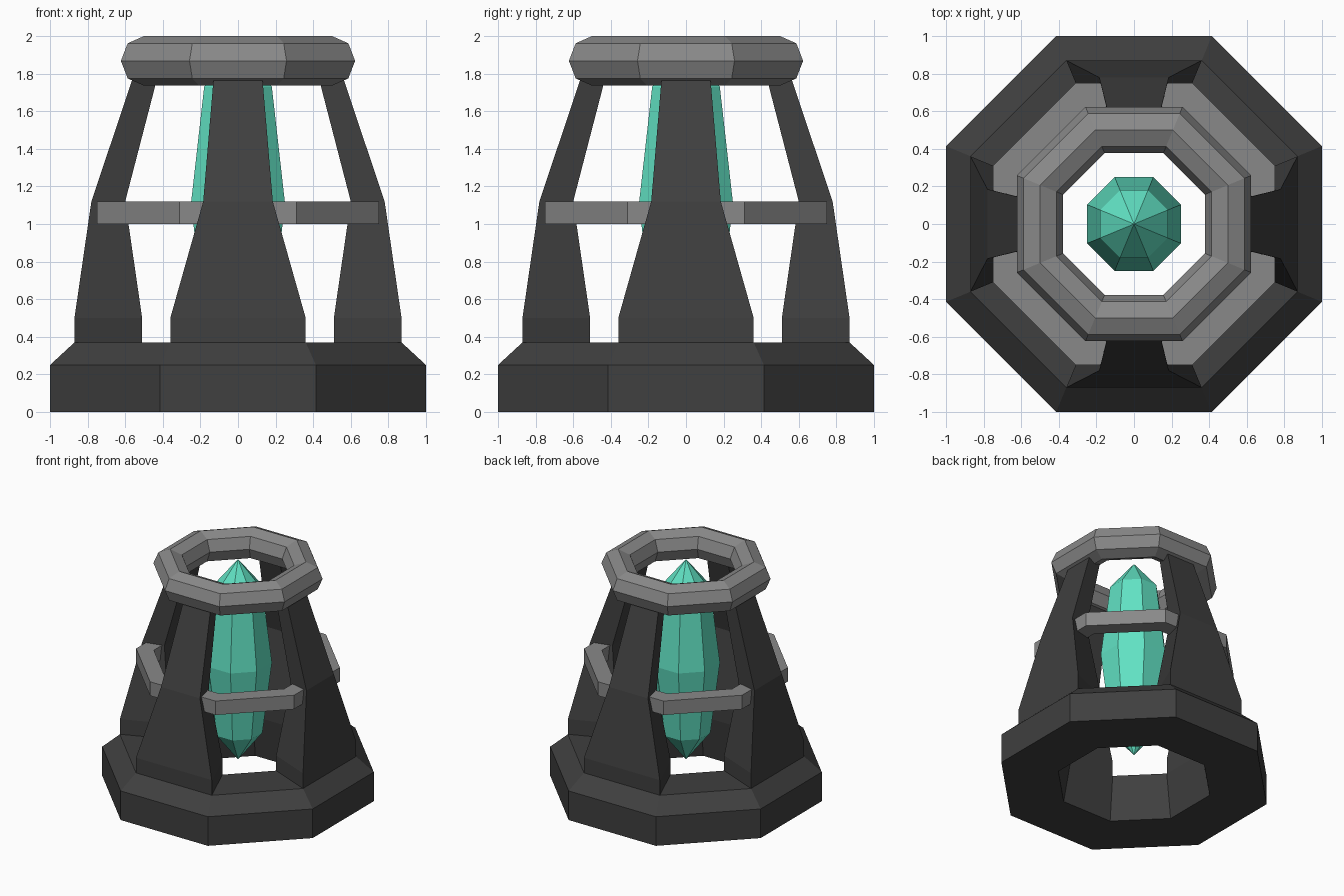
import bpy, bmesh, math
from mathutils import Matrix

if "Cube" in bpy.data.objects:
    bpy.data.objects.remove(bpy.data.objects["Cube"])

SIDES = 8
K = 1 / math.cos(math.pi / SIDES)      # flat-to-flat radius -> corner radius


def material(name, rgb):
    m = bpy.data.materials.new(name)
    m.diffuse_color = (*rgb, 1)
    m.use_nodes = True
    m.node_tree.nodes["Principled BSDF"].inputs["Base Color"].default_value = m.diffuse_color
    return m


dark = material("dark stone", (0.050, 0.050, 0.050))
grey = material("grey metal", (0.25, 0.25, 0.25))
teal = material("teal crystal", (0.12, 0.76, 0.55))


def finish(name, bm, mat):
    bmesh.ops.remove_doubles(bm, verts=bm.verts, dist=1e-5)
    bmesh.ops.recalc_face_normals(bm, faces=bm.faces)
    me = bpy.data.meshes.new(name)
    bm.to_mesh(me)
    bm.free()
    me.materials.append(mat)
    ob = bpy.data.objects.new(name, me)
    bpy.context.collection.objects.link(ob)
    return ob


def octagon_lathe(name, profile, mat, closed=True):
    """Sweep an (apothem, z) profile round eight flat sides."""
    bm = bmesh.new()
    rings = []
    for i in range(SIDES):
        a = math.tau * (i + 0.5) / SIDES
        rings.append([bm.verts.new((r * K * math.cos(a), r * K * math.sin(a), z))
                      for r, z in profile])
    n = len(profile)
    for i in range(SIDES):
        p, q = rings[i], rings[(i + 1) % SIDES]
        for j in range(n if closed else n - 1):
            k = (j + 1) % n
            if profile[j][0] == 0:
                bm.faces.new((p[j], p[k], q[k]))
            elif profile[k][0] == 0:
                bm.faces.new((p[j], p[k], q[j]))
            else:
                bm.faces.new((p[j], p[k], q[k], q[j]))
    return finish(name, bm, mat)


# Hollow base with chamfered shoulder
octagon_lathe("base", [(1.0, 0), (1.0, 0.25), (0.87, 0.37), (0.51, 0.37), (0.57, 0)], dark)

# Flat middle band
octagon_lathe("middle_band", [(0.75, 1.0), (0.75, 1.12), (0.62, 1.12), (0.62, 1.0)], grey)

# Faceted top ring
octagon_lathe("top_ring",
              [(0.5 + 0.123 * math.cos(math.tau * i / 8),
                1.868 + 0.132 * math.sin(math.tau * i / 8)) for i in range(8)], grey)

# Floating crystal
octagon_lathe("crystal", [(0, 0.25), (0.18, 0.5), (0.25, 1.11), (0.18, 1.73), (0, 1.97)],
              teal, closed=False)

# Four wedge-shaped legs: z, outer radius, inner radius, outer half width, inner half width
SECTIONS = [(0.37, 0.87, 0.51, 0.36, 0.21),
            (0.50, 0.87, 0.51, 0.36, 0.21),
            (1.12, 0.78, 0.60, 0.185, 0.142),
            (1.775, 0.56, 0.43, 0.13, 0.10)]
for n, side in enumerate(("right", "back", "left", "front")):
    bm = bmesh.new()
    loops = [[bm.verts.new(c) for c in ((ro, -wo, z), (ro, wo, z), (ri, wi, z), (ri, -wi, z))]
             for z, ro, ri, wo, wi in SECTIONS]
    for lo, hi in zip(loops, loops[1:]):
        for j in range(4):
            k = (j + 1) % 4
            bm.faces.new((lo[j], lo[k], hi[k], hi[j]))
    bm.faces.new(loops[0])
    bm.faces.new(loops[-1])
    bm.transform(Matrix.Rotation(n * math.pi / 2, 4, 'Z'))
    finish(side + "_leg", bm, dark)
